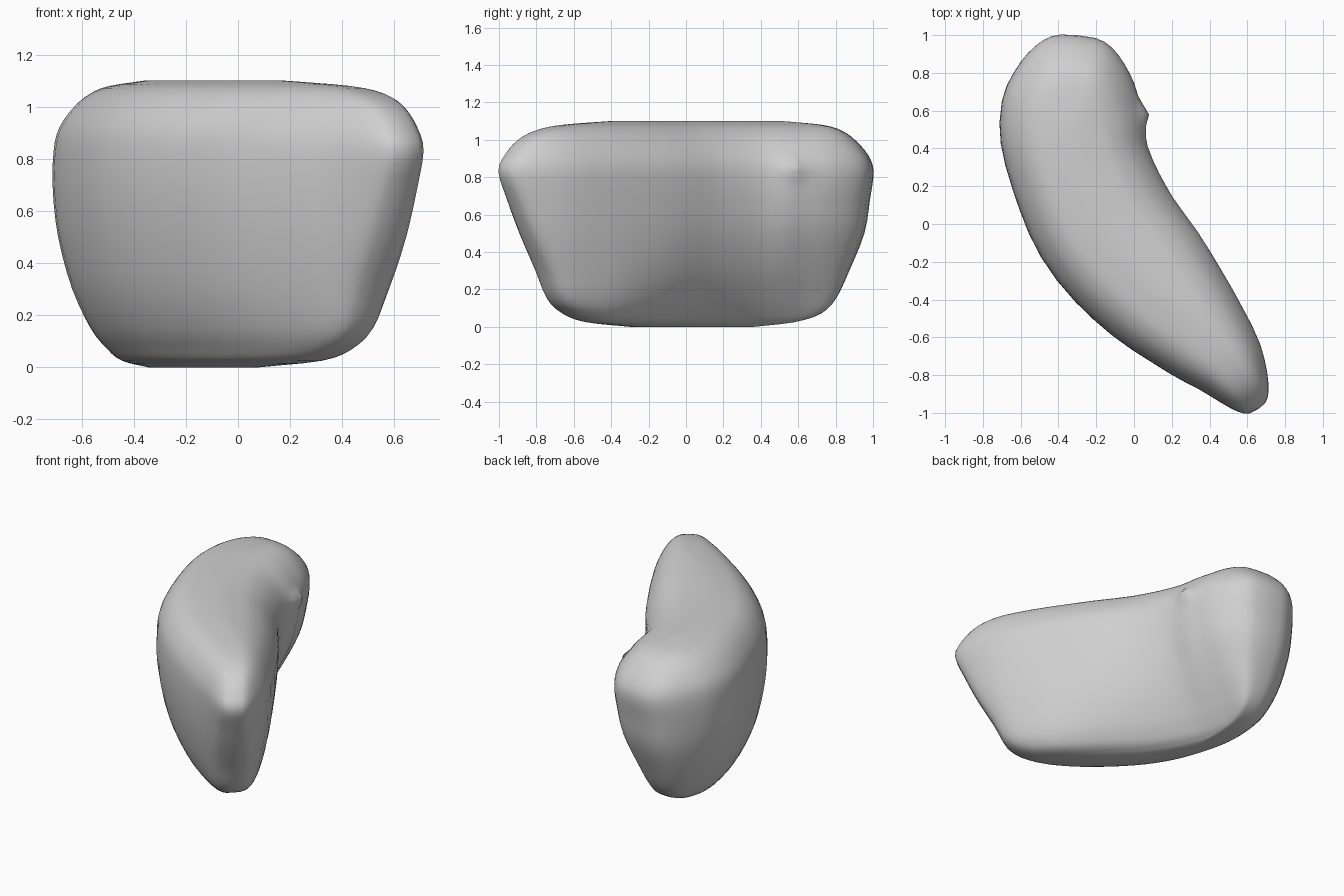
import bpy, bmesh, math
from mathutils import Vector

cube = bpy.data.objects.get("Cube")
if cube:
    bpy.data.objects.remove(cube, do_unlink=True)

# Spine in plan: y, x, half width
SPINE = [(-1.0, 0.655, 0.19), (-0.74, 0.48, 0.27), (-0.57, 0.325, 0.315),
         (-0.32, 0.09, 0.365), (-0.02, -0.155, 0.38), (0.3, -0.30, 0.385),
         (0.55, -0.345, 0.425), (0.75, -0.335, 0.425), (1.0, -0.31, 0.37)]

# Horizontal levels: height, front end, back end, outer and inner width factors
LEVELS = [(0.0, -0.28, 0.36, 0.22, 0.12), (0.025, -0.51, 0.58, 0.40, 0.30),
          (0.07, -0.63, 0.72, 0.51, 0.43), (0.15, -0.71, 0.80, 0.66, 0.58),
          (0.30, -0.77, 0.87, 0.83, 0.77), (0.50, -0.86, 0.95, 0.95, 0.92),
          (0.68, -0.93, 0.98, 1.0, 0.985), (0.83, -0.98, 1.0, 0.99, 1.0),
          (0.92, -0.945, 0.97, 0.94, 0.93), (1.0, -0.875, 0.90, 0.81, 0.78),
          (1.05, -0.78, 0.83, 0.66, 0.61), (1.08, -0.64, 0.73, 0.48, 0.43),
          (1.1, -0.40, 0.52, 0.15, 0.13)]
SIDES, STEPS = 64, 3
WIDEST = 0.83


def smooth(table, t):
    """Smooth cubic through the rows of a table, keyed by its first column."""
    last = len(table) - 1
    i = max(k for k in range(last) if k == 0 or table[k][0] <= t)
    a, b = table[i], table[i + 1]
    before, after = table[max(i - 1, 0)], table[min(i + 2, last)]
    h = b[0] - a[0]
    u = (t - a[0]) / h
    out = []
    for c in range(1, len(a)):
        m0 = (b[c] - before[c]) / (b[0] - before[0]) * h
        m1 = (after[c] - a[c]) / (after[0] - a[0]) * h
        d = b[c] - a[c]
        out.append(a[c] + u * (m0 + u * (3 * d - 2 * m0 - m1 + u * (m0 + m1 - 2 * d))))
    return out


def ring(z, front, back, outer, inner):
    """Curved bean outline at one height."""
    points = []
    for k in range(SIDES):
        a = 2 * math.pi * k / SIDES
        y = (front + back) / 2 + (back - front) / 2 * math.cos(a)
        x, width = smooth(SPINE, y)
        slope = (smooth(SPINE, y + 0.02)[0] - smooth(SPINE, y - 0.02)[0]) / 0.04
        normal = Vector((1, -slope)).normalized()
        # The inner side is undercut more strongly towards the back
        undercut = max(0.5, 1.2 + 1.4 * y) if z < WIDEST else 1
        factor = min(inner, 1) ** undercut if math.sin(a) > 0 else -outer
        offset = normal * width * factor * abs(math.sin(a)) ** 0.6
        points.append(Vector((x + offset.x, y + offset.y, z)))
    return points


# Body lofted through the levels
bm = bmesh.new()
keyed = [(i,) + row for i, row in enumerate(LEVELS)]
rings = []
for s in range((len(LEVELS) - 1) * STEPS + 1):
    rings.append([bm.verts.new(p) for p in ring(*smooth(keyed, s / STEPS))])
for low, high in zip(rings, rings[1:]):
    for k in range(SIDES):
        n = (k + 1) % SIDES
        bm.faces.new((low[k], low[n], high[n], high[k]))

# Flat caps at bottom and top
for cap in (rings[0], rings[-1]):
    for k in range(SIDES // 2):
        quad = [cap[k], cap[k + 1], cap[SIDES - k - 1], cap[-k % SIDES]]
        bm.faces.new(list(dict.fromkeys(quad)))

# Small nub on the inner side
nub = Vector((0.05, 0.59, 0.85))
for v in bm.verts:
    near = 1 - (v.co - nub).length / 0.08
    if near > 0:
        v.co.x += 0.045 * near

# Seat the body on the ground and centre it
for axis in range(3):
    values = [v.co[axis] for v in bm.verts]
    shift = min(values) if axis == 2 else (min(values) + max(values)) / 2
    for v in bm.verts:
        v.co[axis] -= shift
bmesh.ops.recalc_face_normals(bm, faces=bm.faces)

mesh = bpy.data.meshes.new("curved_body")
bm.to_mesh(mesh)
bm.free()
body = bpy.data.objects.new("curved_body", mesh)
bpy.context.collection.objects.link(body)
mesh.shade_smooth()

# Plain grey material
GREY = (0.63, 0.63, 0.63, 1)
grey = bpy.data.materials.new("plain_grey")
grey.use_nodes = True
grey.diffuse_color = GREY
grey.node_tree.nodes["Principled BSDF"].inputs["Base Color"].default_value = GREY
mesh.materials.append(grey)
